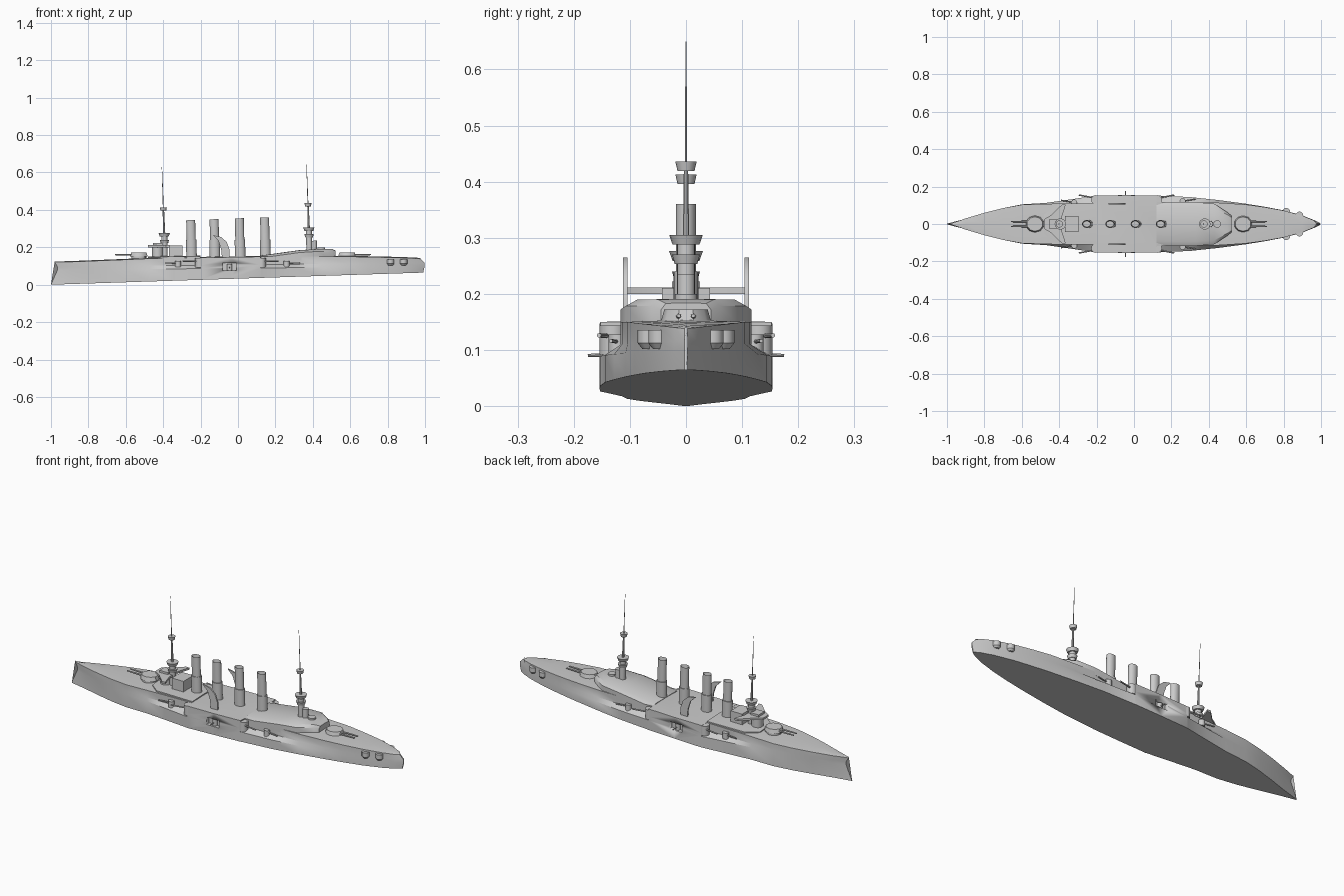
import bpy, bmesh
from mathutils import Vector, Matrix

if "Cube" in bpy.data.objects:
    bpy.data.objects.remove(bpy.data.objects["Cube"])

grey = bpy.data.materials.new("hull_grey")
grey.use_nodes = True
grey.diffuse_color = (0.6, 0.6, 0.6, 1)
grey.node_tree.nodes["Principled BSDF"].inputs["Base Color"].default_value = (0.6, 0.6, 0.6, 1)


def finish(name, bm, angle=0.6):
    bmesh.ops.recalc_face_normals(bm, faces=bm.faces)
    mesh = bpy.data.meshes.new(name)
    bm.to_mesh(mesh)
    bm.free()
    mesh.materials.append(grey)
    obj = bpy.data.objects.new(name, mesh)
    bpy.context.collection.objects.link(obj)
    bpy.ops.object.select_all(action="DESELECT")
    obj.select_set(True)
    bpy.context.view_layer.objects.active = obj
    bpy.ops.object.shade_smooth_by_angle(angle=angle)
    return obj


def tube(name, a, b, r1, r2=None, n=16, flat=1.0, hollow=False):
    """Round part from point a to point b; flat squeezes it across the ship."""
    a, b = Vector(a), Vector(b)
    bm = bmesh.new()
    turn = (b - a).to_track_quat("Z", "Y").to_matrix().to_4x4()
    bmesh.ops.create_cone(bm, cap_ends=True, segments=n, radius1=r1,
                          radius2=r1 if r2 is None else r2, depth=(b - a).length,
                          matrix=Matrix.Translation((a + b) / 2) @ turn)
    if hollow:
        top = max(bm.faces, key=lambda f: f.calc_center_median().z)
        bmesh.ops.inset_individual(bm, faces=[top], thickness=r1 * 0.15)
        bmesh.ops.translate(bm, verts=top.verts, vec=(0, 0, -0.02))
    for v in bm.verts:
        v.co.y = a.y + (v.co.y - a.y) * flat
    return finish(name, bm)


def box(name, centre, size):
    bm = bmesh.new()
    bmesh.ops.create_cube(bm, size=1, matrix=Matrix.Translation(centre) @ Matrix.Diagonal((*size, 1)))
    return finish(name, bm)


def prism(name, outline, offset):
    """Closed 3D outline pushed along offset."""
    bm = bmesh.new()
    face = bm.faces.new([bm.verts.new(p) for p in outline])
    new = bmesh.ops.extrude_face_region(bm, geom=[face])["geom"]
    bmesh.ops.translate(bm, vec=offset, verts=[v for v in new if isinstance(v, bmesh.types.BMVert)])
    return finish(name, bm)


def loft(name, rings, angle=0.6):
    bm = bmesh.new()
    rows = [[bm.verts.new(p) for p in ring] for ring in rings]
    n = len(rows[0])
    for r, s in zip(rows, rows[1:]):
        for i in range(n):
            bm.faces.new((r[i], r[(i + 1) % n], s[(i + 1) % n], s[i]))
    bm.faces.new(rows[0])
    bm.faces.new(rows[-1])
    return finish(name, bm, angle)


def mirrored_ring(half):
    """Half section from the keel to the centre of the deck, mirrored across y."""
    return half + [(x, -y, z) for x, y, z in reversed(half) if y > 0]


# Hull: station x, belt half width, deck half width, deck height
stations = [(-0.965, 0.002, 0.002, 0.12), (-0.9, 0.028, 0.03, 0.122), (-0.8, 0.058, 0.06, 0.126),
            (-0.7, 0.085, 0.085, 0.13), (-0.6, 0.105, 0.103, 0.134), (-0.47, 0.113, 0.108, 0.14),
            (-0.35, 0.13, 0.109, 0.143), (-0.202, 0.152, 0.109, 0.145), (-0.2, 0.153, 0.152, 0.145),
            (-0.04, 0.154, 0.154, 0.147), (0.12, 0.153, 0.152, 0.15), (0.122, 0.152, 0.117, 0.15),
            (0.3, 0.144, 0.117, 0.15), (0.45, 0.128, 0.114, 0.15), (0.6, 0.108, 0.104, 0.15),
            (0.7, 0.092, 0.09, 0.148), (0.8, 0.073, 0.072, 0.146), (0.9, 0.046, 0.045, 0.143),
            (0.96, 0.022, 0.02, 0.14), (0.985, 0.003, 0.003, 0.138)]
rings = []
for x, w, wd, zd in stations:
    low = mid = top = x
    if x < -0.95:
        low, top = -1.0, -0.98
    if x > 0.98:
        low, mid, top = 0.99, 0.998, 0.975
    keel = 0.0325 * (low + 1)
    ledge = 0.088 + 0.01 * x
    rings.append(mirrored_ring([(low, 0, keel), (low, w, keel), (mid, w, ledge),
                                (mid, wd, ledge + 0.018), (top, wd, zd), (top, 0, zd + 0.004)]))
hull = loft("hull", rings)

# Recessed gun ports cut amidships
for s in (1, -1):
    cutter = box("port_cutter", (-0.045, 0.155 * s, 0.096), (0.075, 0.05, 0.04))
    cutter.hide_render = True
    cut = hull.modifiers.new("port", "BOOLEAN")
    cut.operation, cut.solver, cut.object = "DIFFERENCE", "EXACT", cutter
    bpy.context.view_layer.objects.active = hull
    bpy.ops.object.modifier_apply(modifier=cut.name)
    bpy.data.objects.remove(cutter)

# Aft deckhouse with a rising roof and faceted end
house = [(0.12, 0.115, 0.155), (0.2, 0.117, 0.166), (0.33, 0.117, 0.184),
         (0.43, 0.108, 0.19), (0.5, 0.062, 0.19), (0.52, 0.045, 0.183)]
loft("aft_deckhouse", [mirrored_ring([(x, 0, 0.13), (x, w, 0.13), (x, w, z - 0.012),
                                      (x, w * 0.8, z), (x, 0, z + 0.001)]) for x, w, z in house])

# Forward raised deck
loft("forward_deckhouse", [mirrored_ring([(x, 0, 0.13), (x, w, 0.13), (x, w, z), (x, 0, z + 0.004)])
                           for x, w, z in ((-0.48, 0.05, 0.146), (-0.42, 0.1, 0.149), (-0.2, 0.107, 0.151))])

# Funnels
for i, x in enumerate((-0.25, -0.125, 0.01, 0.145)):
    top = 0.345 + 0.005 * i
    tube("funnel_casing", (x + 0.002, 0, 0.14), (x, 0, 0.24), 0.028, flat=0.8, n=20)
    tube("funnel", (x, 0, 0.23), (x - 0.003, 0, top), 0.024, flat=0.76, n=20, hollow=True)

# Main turrets with twin barrels
for name, x, d in (("fore", -0.53, -1), ("aft", 0.583, 1)):
    tube(name + "_barbette", (x, 0, 0.135), (x, 0, 0.152), 0.04)
    tube(name + "_turret", (x, 0, 0.15), (x, 0, 0.172), 0.05, 0.043, n=10, flat=0.9)
    for s in (1, -1):
        tube(name + "_barrel", (x + 0.03 * d, 0.013 * s, 0.16), (x + 0.127 * d, 0.013 * s, 0.161),
             0.005, 0.0035, n=8)

# Bridge: chart house, conning tower, platform and wings
box("chart_house", (-0.333, 0, 0.178), (0.07, 0.086, 0.064))
tube("conning_tower", (-0.43, 0, 0.14), (-0.43, 0, 0.2), 0.03)
bridge = [(-0.48, 0.025), (-0.44, 0.05), (-0.385, 0.104), (-0.365, 0.104), (-0.385, 0.04)]
outline = bridge + [(x, -y) for x, y in reversed(bridge)]
prism("bridge_platform", [(x, y, 0.2) for x, y in outline], (0, 0, 0.011))
box("bridge_house", (-0.43, 0, 0.214), (0.05, 0.05, 0.016))

# Masts with round fighting tops
for name, x, base, tops, peak in (("fore", -0.392, 0.14, (0.232, 0.268, 0.405), 0.63),
                                  ("aft", 0.382, 0.17, (0.262, 0.297, 0.428), 0.65)):
    lean = lambda z: x - 0.035 * (z - 0.2)
    tube(name + "_mast_trunk", (x, 0, base), (lean(tops[1]), 0, tops[1]), 0.016)
    tube(name + "_lower_mast", (lean(tops[1]), 0, tops[1]), (lean(tops[2]), 0, tops[2]), 0.006, 0.004, n=10)
    tube(name + "_topmast", (lean(tops[2]), 0, tops[2]), (lean(peak), 0, peak), 0.0025, 0.001, n=6)
    for z, r in zip(tops, (0.025, 0.03, 0.019)):
        tube(name + "_fighting_top", (lean(z), 0, z - 0.009), (lean(z), 0, z + 0.008), r * 0.8, r)
tube("aft_conning_tower", (0.407, 0, 0.18), (0.406, 0, 0.235), 0.016)
tube("aft_ventilator", (0.445, 0, 0.18), (0.445, 0, 0.2), 0.02)

# Paired side fittings
for s in (1, -1):
    # Curved boat crane plates
    crane = [(-0.135, 0.265), (-0.09, 0.255), (-0.06, 0.228), (-0.046, 0.19),
             (-0.045, 0.14), (-0.085, 0.14), (-0.09, 0.19), (-0.105, 0.235)]
    prism("boat_crane", [(x, 0.104 * s, z) for x, z in crane], (0, 0.008 * s, 0))

    # Corner casemates with angled guns
    for x, d in ((-0.205, -1), (0.125, 1)):
        tube("casemate", (x, 0.13 * s, 0.092), (x, 0.13 * s, 0.144), 0.024)
        tube("casemate_barrel", (x, 0.138 * s, 0.125), (x + 0.09 * d, 0.155 * s, 0.126), 0.004, n=8)

    # Guns along the ledges
    for x, y, d in ((-0.32, 0.115, -1), (0.26, 0.122, 1)):
        tube("ledge_gun_shield", (x, y * s, 0.095), (x, y * s, 0.128), 0.016)
        tube("ledge_barrel", (x, y * s, 0.115), (x + 0.07 * d, (y + 0.012) * s, 0.116), 0.0035, n=8)

    # Gun in the midship port
    tube("port_gun_mount", (-0.045, 0.132 * s, 0.076), (-0.045, 0.132 * s, 0.11), 0.014)
    tube("port_barrel", (-0.045, 0.13 * s, 0.092), (-0.045, 0.175 * s, 0.09), 0.003, n=8)

    # Stern gun blisters
    for x, y in ((0.815, 0.066), (0.885, 0.047)):
        tube("stern_blister", (x, y * s, 0.102), (x, y * s, 0.112), 0.012, 0.02, n=12)
        tube("stern_blister_top", (x, y * s, 0.112), (x, y * s, 0.136), 0.02, n=12)
